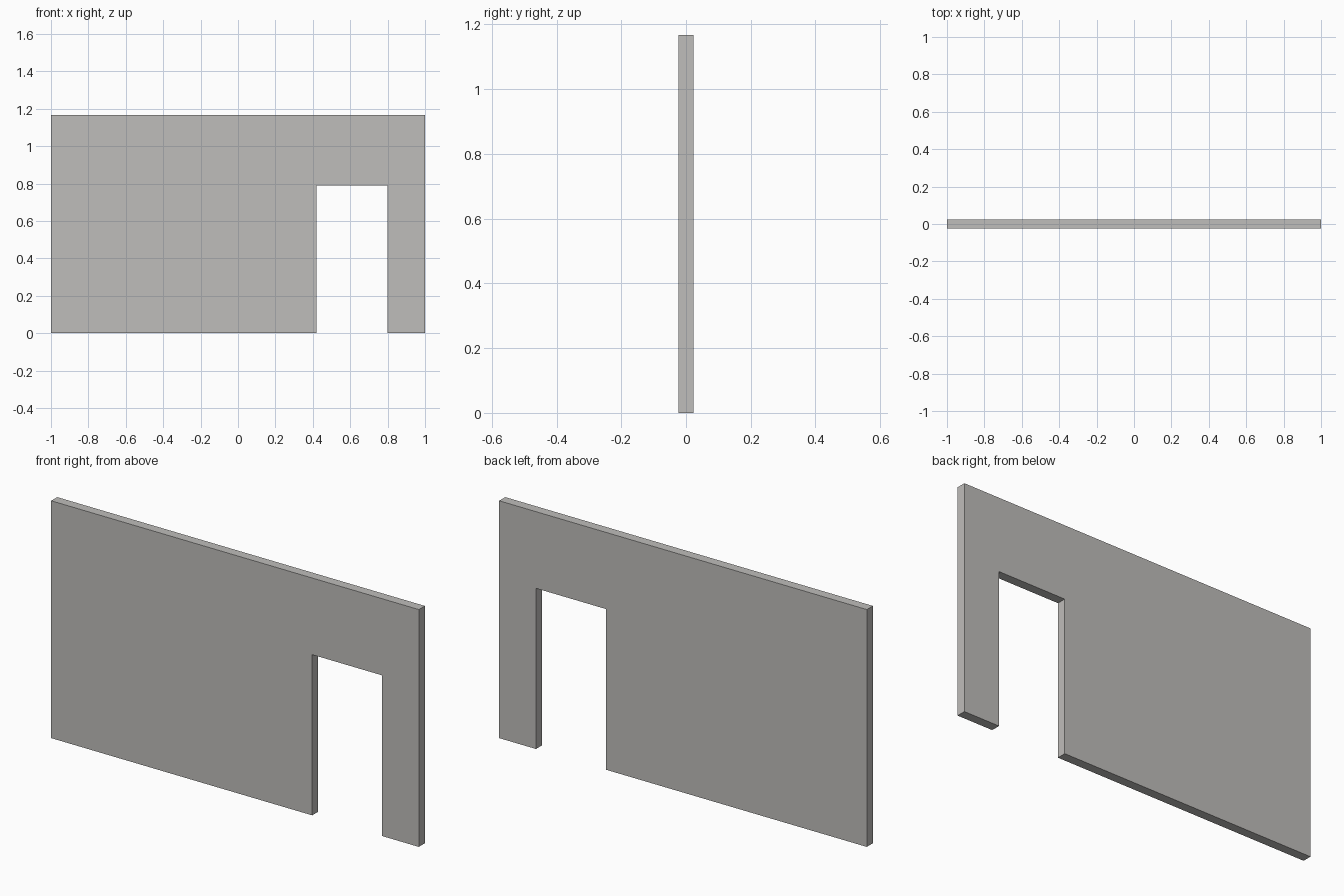
import bpy
import bmesh

if "Cube" in bpy.data.objects:
    bpy.data.objects.remove(bpy.data.objects["Cube"])

HEIGHT = 1.167
THICKNESS = 0.047
DOOR_LEFT, DOOR_RIGHT, DOOR_TOP = 0.42, 0.80, 0.79

# Plain wall colour
grey = bpy.data.materials.new("warm_grey")
grey.diffuse_color = (0.52, 0.51, 0.495, 1)
grey.use_nodes = True
grey.node_tree.nodes["Principled BSDF"].inputs["Base Color"].default_value = grey.diffuse_color

# Front outline of the wall, stepping around the doorway
outline = [(-1, 0), (DOOR_LEFT, 0), (DOOR_LEFT, DOOR_TOP), (DOOR_RIGHT, DOOR_TOP),
           (DOOR_RIGHT, 0), (1, 0), (1, HEIGHT), (-1, HEIGHT)]

# Extrude the outline to the wall thickness
bm = bmesh.new()
face = bm.faces.new([bm.verts.new((x, -THICKNESS / 2, z)) for x, z in outline])
ext = bmesh.ops.extrude_face_region(bm, geom=[face], use_keep_orig=True)
verts = [v for v in ext["geom"] if isinstance(v, bmesh.types.BMVert)]
bmesh.ops.translate(bm, verts=verts, vec=(0, THICKNESS, 0))
bmesh.ops.recalc_face_normals(bm, faces=bm.faces)

mesh = bpy.data.meshes.new("wall_with_doorway")
bm.to_mesh(mesh)
bm.free()
mesh.materials.append(grey)
wall = bpy.data.objects.new("wall_with_doorway", mesh)
bpy.context.collection.objects.link(wall)
